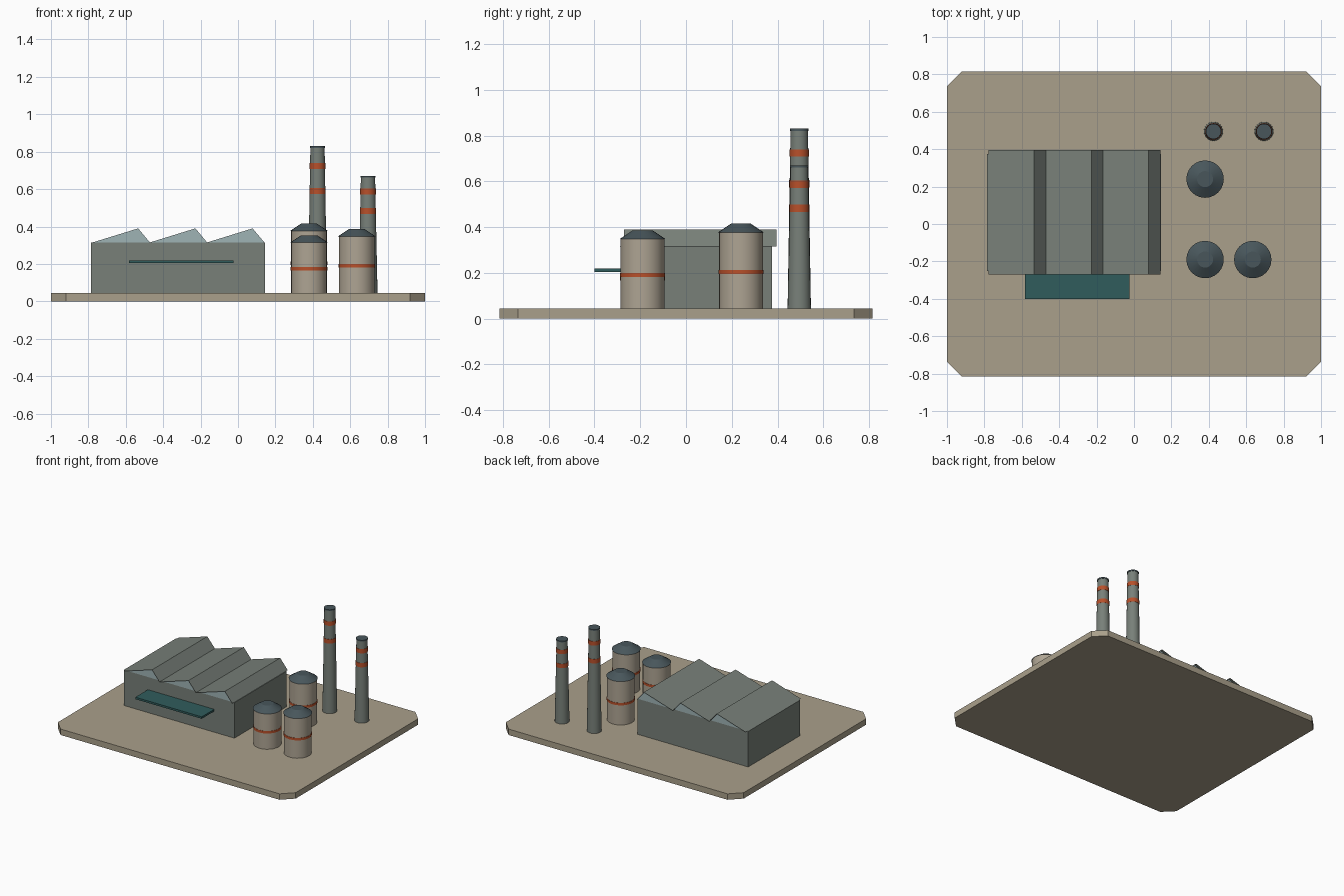
import bpy, bmesh, math

default = bpy.data.objects.get("Cube")
if default:
    bpy.data.objects.remove(default, do_unlink=True)


def material(name, hex_code):
    channels = [int(hex_code[i:i + 2], 16) / 255 for i in (0, 2, 4)]
    linear = [c / 12.92 if c < 0.04045 else ((c + 0.055) / 1.055) ** 2.4 for c in channels]
    mat = bpy.data.materials.new(name)
    mat.use_nodes = True
    mat.diffuse_color = (*linear, 1)
    mat.node_tree.nodes["Principled BSDF"].inputs["Base Color"].default_value = (*linear, 1)
    return mat


SAND = material("sand concrete", "AAA08B")
CREAM = material("tank beige", "AEA493")
GREY = material("grey cladding", "788079")
PALE = material("pale gable", "9FB3B5")
ORANGE = material("orange band", "B8502A")
SLATE = material("slate cap", "48565B")
TEAL = material("teal canopy", "305C5C")
GROUND = 0.045


def mesh_object(name, verts, faces, *mats):
    mesh = bpy.data.meshes.new(name)
    mesh.from_pydata(verts, [], faces)
    obj = bpy.data.objects.new(name, mesh)
    bpy.context.collection.objects.link(obj)
    for mat in mats:
        mesh.materials.append(mat)
    return obj


def recalc(obj):
    bm = bmesh.new()
    bm.from_mesh(obj.data)
    bmesh.ops.recalc_face_normals(bm, faces=bm.faces)
    bm.to_mesh(obj.data)
    bm.free()


def prism(name, outline, z0, z1, mat):
    """Extrude a plan outline upwards."""
    n = len(outline)
    verts = [(x, y, z) for z in (z0, z1) for x, y in outline]
    sides = [(i, (i + 1) % n, (i + 1) % n + n, i + n) for i in range(n)]
    obj = mesh_object(name, verts, [tuple(range(n)), tuple(range(n, 2 * n))] + sides, mat)
    recalc(obj)
    return obj


def box(name, x0, x1, y0, y1, z0, z1, mat):
    return prism(name, [(x0, y0), (x1, y0), (x1, y1), (x0, y1)], z0, z1, mat)


def frustum(name, x, y, z0, z1, r0, r1, mat, sides=24):
    bpy.ops.mesh.primitive_cone_add(vertices=sides, radius1=r0, radius2=r1,
                                    depth=z1 - z0, location=(x, y, (z0 + z1) / 2))
    obj = bpy.context.object
    obj.name = name
    obj.data.materials.append(mat)
    bpy.ops.object.shade_smooth_by_angle(angle=math.radians(30))
    return obj


# Site slab with clipped corners
W, D, C = 1.0, 0.815, 0.08
prism("site_slab", [(-W + C, -D), (W - C, -D), (W, -D + C), (W, D - C),
                    (W - C, D), (-W + C, D), (-W, D - C), (-W, -D + C)], 0, GROUND, SAND)

# Factory hall
FRONT, BACK, EAVE, RIDGE = -0.25, 0.375, 0.315, 0.39
box("hall_walls", -0.785, 0.145, FRONT, BACK, GROUND, EAVE, GREY)

# Sawtooth roof sheets overhanging pale gables
START, BAY, PEAK, OVERHANG = -0.777, 0.306, 0.243, 0.02
for i in range(3):
    x = START + i * BAY
    profile = [(x, EAVE), (x + PEAK, RIDGE), (x + BAY, EAVE)]
    y0, y1 = FRONT - OVERHANG, BACK + OVERHANG
    mesh_object(f"roof_sheet_{i + 1}",
                [(px, y, pz) for y in (y0, y1) for px, pz in profile],
                [(0, 1, 4, 3), (1, 2, 5, 4)], GREY)
    mesh_object(f"roof_gables_{i + 1}",
                [(px, y, pz) for y in (FRONT, BACK) for px, pz in profile],
                [(0, 2, 1), (3, 4, 5)], PALE)

# Loading canopy on the front wall
box("loading_canopy", -0.583, -0.025, -0.4, FRONT, 0.204, 0.219, TEAL)

# Storage tanks with a painted band and conical lid
tanks = [(0.38, 0.24, 0.377), (0.38, -0.19, 0.315), (0.635, -0.19, 0.348)]
for i, (x, y, top) in enumerate(tanks, 1):
    band = GROUND + (top - GROUND) * 0.48
    frustum(f"tank_{i}_body", x, y, GROUND, top, 0.096, 0.096, CREAM)
    frustum(f"tank_{i}_band", x, y, band - 0.009, band + 0.009, 0.098, 0.098, ORANGE)
    frustum(f"tank_{i}_lid", x, y, top, top + 0.038, 0.1, 0.043, SLATE)

# Tapered chimneys with two bands and a dark rim
BASE_R, TOP_R = 0.051, 0.038
for i, (x, y, top, bands) in enumerate([(0.425, 0.495, 0.83, (0.724, 0.59)),
                                        (0.695, 0.495, 0.67, (0.587, 0.482))], 1):
    frustum(f"chimney_{i}_shaft", x, y, GROUND, top - 0.004, BASE_R, TOP_R, GREY)
    for j, z in enumerate(bands, 1):
        r = BASE_R + (TOP_R - BASE_R) * (z - GROUND) / (top - GROUND) + 0.002
        frustum(f"chimney_{i}_band_{j}", x, y, z - 0.016, z + 0.016, r, r, ORANGE)
    frustum(f"chimney_{i}_rim", x, y, top - 0.009, top, 0.041, 0.041, SLATE)
